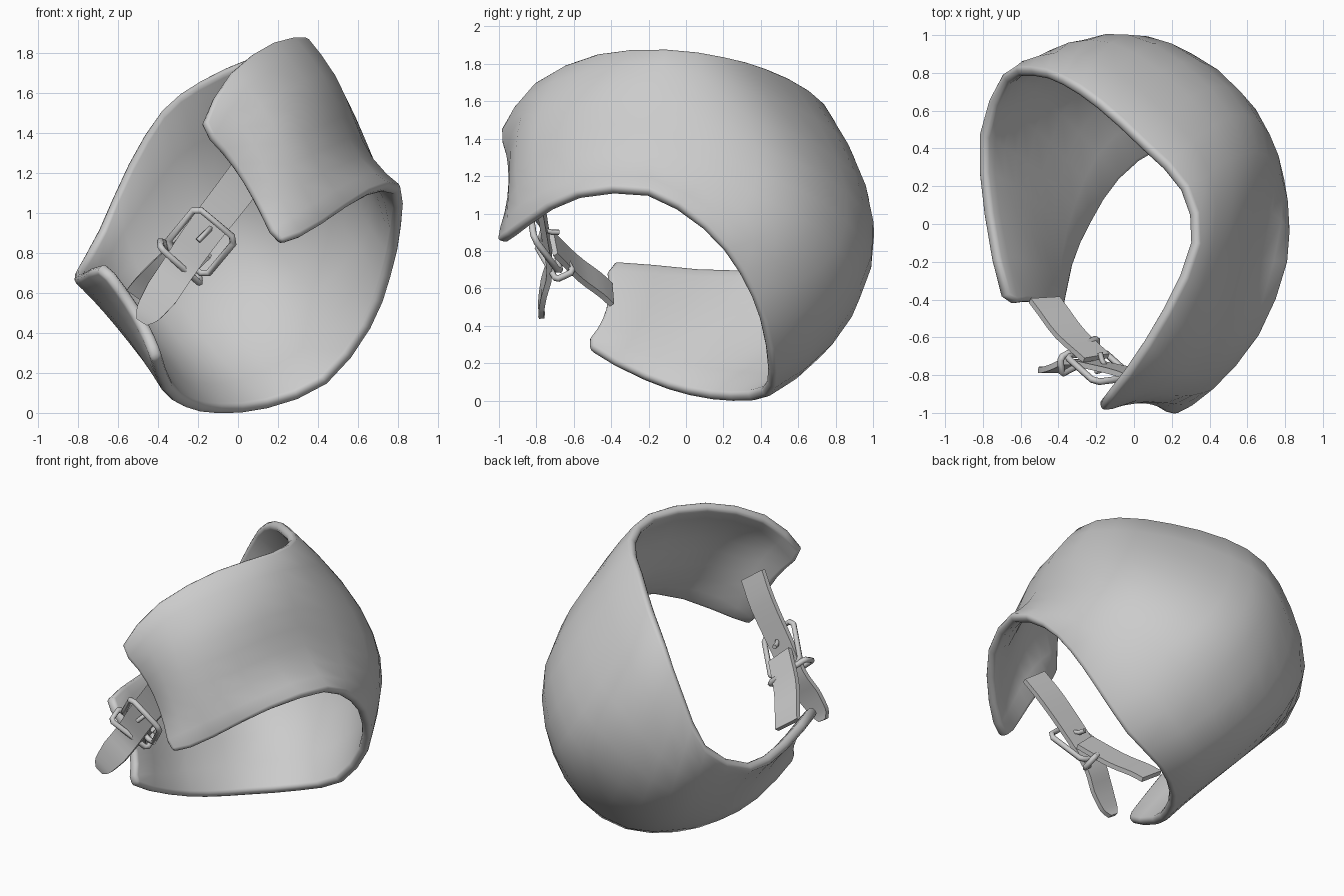
import bpy
from math import exp, pi, sin
from mathutils import Vector as V

if "Cube" in bpy.data.objects:
    bpy.data.objects.remove(bpy.data.objects["Cube"])


def make_mesh(name, verts, faces, angle=0.8):
    me = bpy.data.meshes.new(name)
    me.from_pydata([tuple(v) for v in verts], [], faces)
    ob = bpy.data.objects.new(name, me)
    bpy.context.collection.objects.link(ob)
    bpy.ops.object.select_all(action='DESELECT')
    ob.select_set(True)
    bpy.context.view_layer.objects.active = ob
    bpy.ops.object.shade_smooth_by_angle(angle=angle)
    return ob


def spline(pts, steps):
    """Catmull-Rom curve through the points."""
    p = [2 * pts[0] - pts[1]] + pts + [2 * pts[-1] - pts[-2]]
    out = []
    for i in range(1, len(p) - 2):
        a, b, c, d = p[i - 1:i + 3]
        for s in range(steps):
            t = s / steps
            out.append(0.5 * (2 * b + (c - a) * t + (2 * a - 5 * b + 4 * c - d) * t * t
                              + (3 * b - a - 3 * c + d) * t ** 3))
    return out + [pts[-1]]


# Wide leather band: upper edge, middle line and lower edge, from front end round the back
upper = [(-.19, -1.02, 1.44), (-.03, -.80, 1.71), (.18, -.47, 1.86), (.34, -.1, 1.885), (.28, .2, 1.845),
         (.06, .43, 1.78), (-.18, .65, 1.67), (-.38, .78, 1.52), (-.55, .83, 1.25),
         (-.70, .79, .92), (-.825, .48, .69), (-.80, .05, .67), (-.71, -.44, .73)]
middle = [(.03, -.95, 1.15), (.22, -.91, 1.34), (.43, -.65, 1.44), (.58, -.18, 1.47), (.66, .38, 1.22),
          (.49, .73, 1.06), (.2, .955, .85), (-.05, .99, .71), (-.3, .88, .51),
          (-.5, .68, .43), (-.6, .32, .43), (-.6, -.02, .44), (-.53, -.43, .48)]
lower = [(.21, -1.04, .83), (.43, -.87, .95), (.67, -.59, 1.11), (.82, -.2, 1.13), (.82, .1, .93),
         (.77, .3, .68), (.67, .42, .42), (.45, .47, .14), (.15, .43, .015),
         (-.1, .25, -.01), (-.26, .02, .02), (-.37, -.22, .10), (-.44, -.56, .27)]
U, M, L = [spline([V(p) for p in row], 2) for row in (upper, middle, lower)]
rows = 8
verts, faces = [], []
for i, (u, m, l) in enumerate(zip(U, M, L)):
    flare = exp(-((i - 5) / 3.5) ** 2)  # S-shaped section on the right side
    for j in range(rows + 1):
        t = j / rows
        p = u * (1 - t) * (1 - 2 * t) + m * 4 * t * (1 - t) + l * t * (2 * t - 1)
        verts.append(p + V((.028, -.008, .02)) * flare * sin(2 * pi * t))
# round the four outline corners
n = rows + 1
last = (len(U) - 1) * n
for base, nxt in ((0, n), (last, last - n)):
    for j, k in ((0, 1), (rows, rows - 1)):
        verts[base + j] = verts[base + j] * .6 + (verts[base + k] + verts[nxt + j]) * .2
for i in range(len(U) - 1):
    for j in range(rows):
        a = i * n + j
        faces.append((a, a + 1, a + n + 1, a + n))
band = make_mesh("leather_band", verts, faces, 1.0)
sol = band.modifiers.new("thickness", 'SOLIDIFY')
sol.thickness, sol.offset = .06, -1
bev = band.modifiers.new("soft_rim", 'BEVEL')
bev.width, bev.segments, bev.limit_method, bev.angle_limit = .022, 2, 'ANGLE', 1.0


def strap(name, path, widths, side, thick=.03):
    """Flat ribbon with rectangular section along a path."""
    pts = spline([V(p) for p in path], 3)
    side = V(side).normalized()
    vs, fs = [], []
    for i, p in enumerate(pts):
        d = (pts[min(i + 1, len(pts) - 1)] - pts[max(i - 1, 0)]).normalized()
        w = (side - d * side.dot(d)).normalized()
        nrm = d.cross(w)
        f = i / 3
        k = min(int(f), len(widths) - 2)
        half = (widths[k] + (widths[k + 1] - widths[k]) * (f - k)) / 2
        vs += [p + w * half * a + nrm * thick / 2 * b for a, b in ((-1, -1), (1, -1), (1, 1), (-1, 1))]
    for i in range(len(pts) - 1):
        for j in range(4):
            k = (j + 1) % 4
            fs.append((i * 4 + j, i * 4 + k, i * 4 + 4 + k, i * 4 + 4 + j))
    e = len(vs) - 4
    fs += [(3, 2, 1, 0), (e, e + 1, e + 2, e + 3)]
    return make_mesh(name, vs, fs)


# Strap with the tapered tip, and the strap holding the buckle
strap("tip_strap", [(.09, -.84, 1.25), (-.02, -.79, 1.1), (-.19, -.75, .88), (-.3, -.73, .72),
                    (-.38, -.76, .6), (-.45, -.775, .5), (-.48, -.77, .455)],
      [.19, .19, .18, .17, .17, .13, .06], (.8, 0, -.6))
strap("buckle_strap", [(-.475, -.40, .565), (-.43, -.46, .62), (-.34, -.58, .71), (-.2, -.71, .84)],
      [.19, .19, .19, .18], (.77, .08, -.6))


def rod(name, pts, radius, closed):
    cu = bpy.data.curves.new(name, 'CURVE')
    cu.dimensions = '3D'
    cu.bevel_depth, cu.bevel_resolution, cu.use_fill_caps = radius, 1, True
    sp = cu.splines.new('POLY')
    sp.points.add(len(pts) - 1)
    for q, p in zip(sp.points, pts):
        q.co = (*p, 1)
    sp.use_cyclic_u = closed
    bpy.context.collection.objects.link(bpy.data.objects.new(name, cu))


def loop(name, centre, a, b, ha, hb, radius, k):
    """Rectangular wire loop with corners cut by k."""
    c, a, b = V(centre), V(a).normalized(), V(b).normalized()
    uv = [(ha - k, hb), (ha, hb - k), (ha, k - hb), (ha - k, -hb),
          (k - ha, -hb), (-ha, k - hb), (-ha, hb - k), (k - ha, hb)]
    rod(name, [c + a * x + b * y for x, y in uv], radius, True)


# Buckle frame, keeper loop and prong
loop("buckle_frame", (-.185, -.755, .855), (.77, .1, -.64), (.5, -.45, .6), .13, .14, .018, .03)
loop("keeper_loop", (-.29, -.70, .755), (.75, .4, -.68), (-.05, .9, .42), .14, .05, .018, .015)
rod("prong", [(-.2, -.78, .86), (-.14, -.77, .92), (-.17, -.72, .9), (-.18, -.68, .9)], .015, False)
